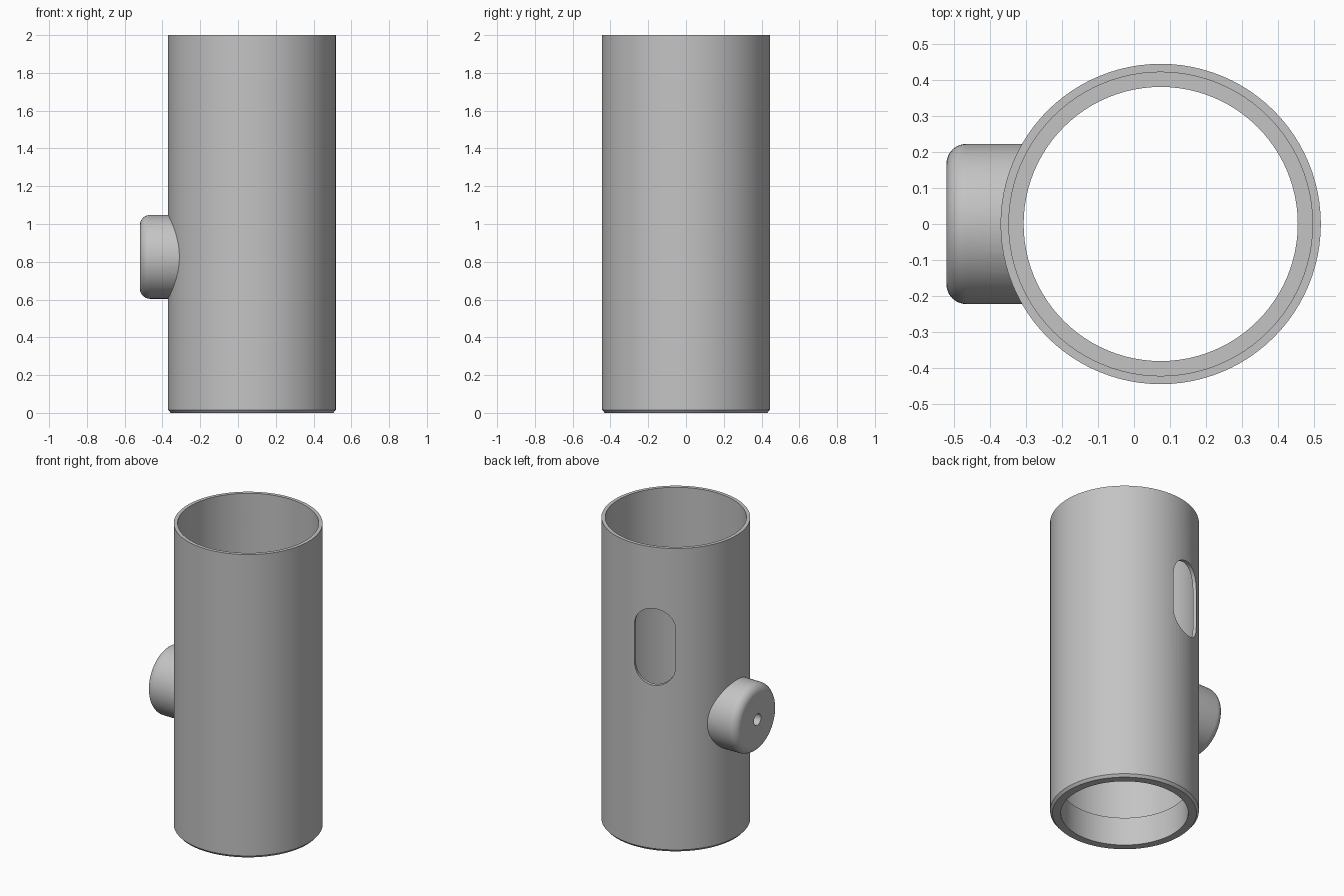
import bpy, bmesh, math
from mathutils import Matrix, Vector

if "Cube" in bpy.data.objects:
    bpy.data.objects.remove(bpy.data.objects["Cube"])

CX = 0.074          # tube axis
KNOB_Z = 0.826      # boss height
SLOT_Z, SLOT_ANGLE = 1.343, math.radians(108)

grey = bpy.data.materials.new("grey")
grey.diffuse_color = (0.55, 0.55, 0.55, 1)
grey.use_nodes = True
grey.node_tree.nodes["Principled BSDF"].inputs["Base Color"].default_value = grey.diffuse_color


def make_object(name, bm, matrix):
    bmesh.ops.remove_doubles(bm, verts=bm.verts, dist=1e-5)
    bmesh.ops.recalc_face_normals(bm, faces=bm.faces)
    mesh = bpy.data.meshes.new(name)
    bm.to_mesh(mesh)
    bm.free()
    mesh.transform(matrix)
    mesh.materials.append(grey)
    ob = bpy.data.objects.new(name, mesh)
    bpy.context.collection.objects.link(ob)
    return ob


def lathe(name, profile, matrix, steps=96):
    """Spin a closed (radius, height) profile around z."""
    bm = bmesh.new()
    verts = [bm.verts.new((r, 0, z)) for r, z in profile]
    edges = [bm.edges.new((v, verts[(i + 1) % len(verts)])) for i, v in enumerate(verts)]
    bmesh.ops.spin(bm, geom=verts + edges, cent=(0, 0, 0), axis=(0, 0, 1),
                   angle=math.tau, steps=steps)
    return make_object(name, bm, matrix)


def cut(ob, cutter):
    mod = ob.modifiers.new("cut", 'BOOLEAN')
    mod.operation, mod.solver, mod.object = 'DIFFERENCE', 'EXACT', cutter
    bpy.context.view_layer.objects.active = ob
    bpy.ops.object.modifier_apply(modifier=mod.name)
    bpy.data.objects.remove(cutter)


axis = Matrix.Translation((CX, 0, 0))

# Tube with a chamfered foot and a thicker inner lip at the bottom
tube = lathe("tube", [(0.38, 0), (0.43, 0), (0.444, 0.016), (0.444, 2),
                      (0.421, 2), (0.421, 0.187), (0.38, 0.187)], axis)

# Upright rounded slot through the wall
bm = bmesh.new()
r, straight = 0.128, 0.125
outline = []
for i in range(34):
    a = math.pi * (i % 17) / 16 + (math.pi if i >= 17 else 0)
    lift = straight if i < 17 else -straight
    outline.append(bm.verts.new((0.2, r * math.cos(a), r * math.sin(a) + lift)))
face = bm.faces.new(outline)
ext = bmesh.ops.extrude_face_region(bm, geom=[face])
bmesh.ops.translate(bm, verts=[v for v in ext["geom"] if isinstance(v, bmesh.types.BMVert)],
                    vec=Vector((0.4, 0, 0)))
slot = make_object("slot_cutter", bm, Matrix.Translation((CX, 0, SLOT_Z))
                   @ Matrix.Rotation(SLOT_ANGLE, 4, 'Z'))
cut(tube, slot)

# Round side boss with a filleted rim and a small centre hole
fillet = 0.055
profile = [(0.037, 0.0), (0.222, 0.0)]
for i in range(9):
    a = math.pi / 2 * i / 8
    profile.append((0.222 - fillet + fillet * math.cos(a), 0.22 - fillet + fillet * math.sin(a)))
profile.append((0.037, 0.22))
boss = lathe("side_boss", profile, Matrix.Translation((-0.30, 0, KNOB_Z))
             @ Matrix.Rotation(-math.pi / 2, 4, 'Y'), 64)

# Trim the boss so that it ends inside the tube wall
bm = bmesh.new()
bmesh.ops.create_cone(bm, cap_ends=True, segments=96, radius1=0.435, radius2=0.435, depth=1)
cut(boss, make_object("trim_cutter", bm, axis @ Matrix.Translation((0, 0, KNOB_Z))))

# Smooth shading with sharp rims
for ob in (tube, boss):
    bpy.ops.object.select_all(action='DESELECT')
    ob.select_set(True)
    bpy.context.view_layer.objects.active = ob
    bpy.ops.object.shade_smooth_by_angle(angle=math.radians(30))
